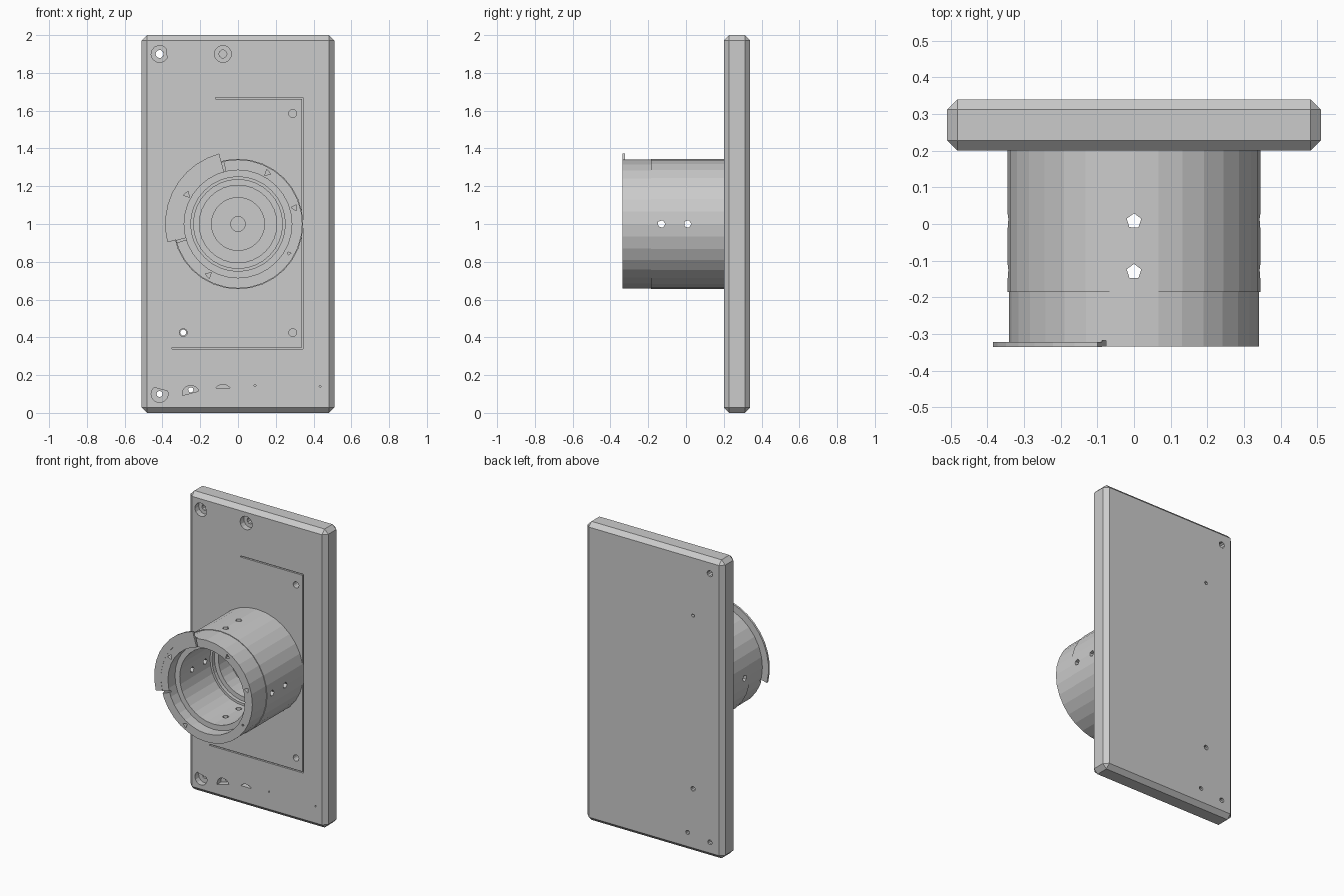
import bpy, bmesh
from math import sin, cos, radians, tau
from mathutils import Vector

if "Cube" in bpy.data.objects:
    bpy.data.objects.remove(bpy.data.objects["Cube"])

CZ = 1.0            # barrel axis height
FACE = 0.205        # front face of the plate


def finish(bm, name):
    bmesh.ops.recalc_face_normals(bm, faces=bm.faces)
    me = bpy.data.meshes.new(name)
    bm.to_mesh(me)
    bm.free()
    ob = bpy.data.objects.new(name, me)
    bpy.context.collection.objects.link(ob)
    return ob


def prism(bm, base, vec):
    a = [bm.verts.new(p) for p in base]
    b = [bm.verts.new(Vector(p) + Vector(vec)) for p in base]
    bm.faces.new(a)
    bm.faces.new(b[::-1])
    for i in range(len(a)):
        j = (i + 1) % len(a)
        bm.faces.new((a[i], b[i], b[j], a[j]))


def extrude_y(bm, pts, y0, y1):
    prism(bm, [(x, y0, z) for x, z in pts], (0, y1 - y0, 0))


def disc(x, z, r, n=14, start=0.0):
    return [(x + r * cos(start + tau * i / n), z + r * sin(start + tau * i / n)) for i in range(n)]


def arc(x, z, r, a0, a1, n=10):
    angs = [radians(a0 + (a1 - a0) * i / n) for i in range(n + 1)]
    return [(x + r * cos(a), z + r * sin(a)) for a in angs]


def sector(r0, r1, a0, a1, n=9):
    return arc(0, CZ, r1, a0, a1, n) + arc(0, CZ, r0, a1, a0, n)


def cut(target, fill):
    bm = bmesh.new()
    fill(bm)
    tool = finish(bm, "cutter")
    tool.hide_render = True
    mod = target.modifiers.new("cut", 'BOOLEAN')
    mod.operation, mod.solver, mod.object = 'DIFFERENCE', 'EXACT', tool
    bpy.context.view_layer.objects.active = target
    bpy.ops.object.modifier_apply(modifier=mod.name)
    bpy.data.objects.remove(tool)


# Bevelled mounting plate
bm = bmesh.new()
extrude_y(bm, [(-.51, 0), (.51, 0), (.51, 2), (-.51, 2)], .2, .34)
bmesh.ops.bevel(bm, geom=bm.edges[:], offset=.028, segments=1, affect='EDGES')
plate = finish(bm, "mounting_plate")


# Counterbores, partial recesses, blind holes and engraved guide line
def recesses(bm):
    for x, z, r, a0, a1 in [(-.415, 1.9, .045, 40, 330), (-.415, .1, .045, 130, 380),
                            (-.25, .1, .045, 20, 190), (-.08, .1, .05, 38, 142)]:
        extrude_y(bm, arc(x, z, r, a0, a1), .15, .24)
    extrude_y(bm, disc(-.08, 1.9, .045), .15, .24)
    for x, z in [(.29, 1.585), (.29, .425), (-.29, .425)]:
        extrude_y(bm, disc(x, z, .021), .15, .26)
    for x, z in [(.09, .145), (.435, .14)]:
        extrude_y(bm, disc(x, z, .006, 4), .15, .22)
    extrude_y(bm, disc(0, CZ, .14, 30), .15, .24)
    extrude_y(bm, [(-.12, 1.67), (.345, 1.67), (.345, .338), (-.35, .338), (-.35, .346),
                   (.338, .346), (.338, 1.662), (-.12, 1.662)], .15, .213)


def bores(bm):
    for x, z, r, end in [(-.415, 1.9, .021, .4), (-.415, .1, .016, .4), (-.25, .122, .014, .4),
                         (-.08, 1.9, .021, .3), (0, CZ, .04, .3), (-.29, .425, .016, .4)]:
        extrude_y(bm, disc(x, z, r, 10), .22, end)
    extrude_y(bm, disc(-.29, 1.585, .012, 5), .3, .4)


cut(plate, recesses)
cut(plate, bores)

# Stepped hollow barrel, lathed about the y axis
profile = [(.345, .21), (.345, -.185), (.341, -.185), (.341, -.335), (.285, -.335), (.285, -.26),
           (.25, -.26), (.25, .06), (.235, .06), (.235, .085), (.205, .085), (.205, .21)]
N = 32
bm = bmesh.new()
rings = [[bm.verts.new((r * cos(tau * i / N), y, CZ + r * sin(tau * i / N))) for i in range(N)]
         for r, y in profile]
for k, ring in enumerate(rings):
    nxt = rings[(k + 1) % len(rings)]
    for i in range(N):
        j = (i + 1) % N
        bm.faces.new((ring[i], ring[j], nxt[j], nxt[i]))
barrel = finish(bm, "barrel")


# Pairs of radial screw holes, triangular rim holes and flange end slits
def barrel_holes(bm):
    for dx, dz in [(1, 0), (-1, 0), (0, 1), (0, -1)]:
        for y in (.008, -.13):
            base = [(dx * .15 + u * abs(dz), y + v, CZ + dz * .15 + u * abs(dx))
                    for u, v in disc(0, 0, .021, 5, .3)]
            prism(bm, base, (dx * .3, 0, dz * .3))
    for a in (60, 16, 150, 240, 330):
        x, z = .312 * cos(radians(a)), .312 * sin(radians(a))
        r = .01 if a == 330 else .019
        extrude_y(bm, disc(x, CZ + z, r, 3, radians(a + 40)), -.4, -.29)
    for a in (103, 195):
        extrude_y(bm, sector(.27, .36, a, a + 2, 1), -.4, -.318)


cut(barrel, barrel_holes)

# Quarter flange on the front rim
bm = bmesh.new()
extrude_y(bm, sector(.336, .386, 105, 194.5), -.336, -.322)
finish(bm, "rim_flange")
